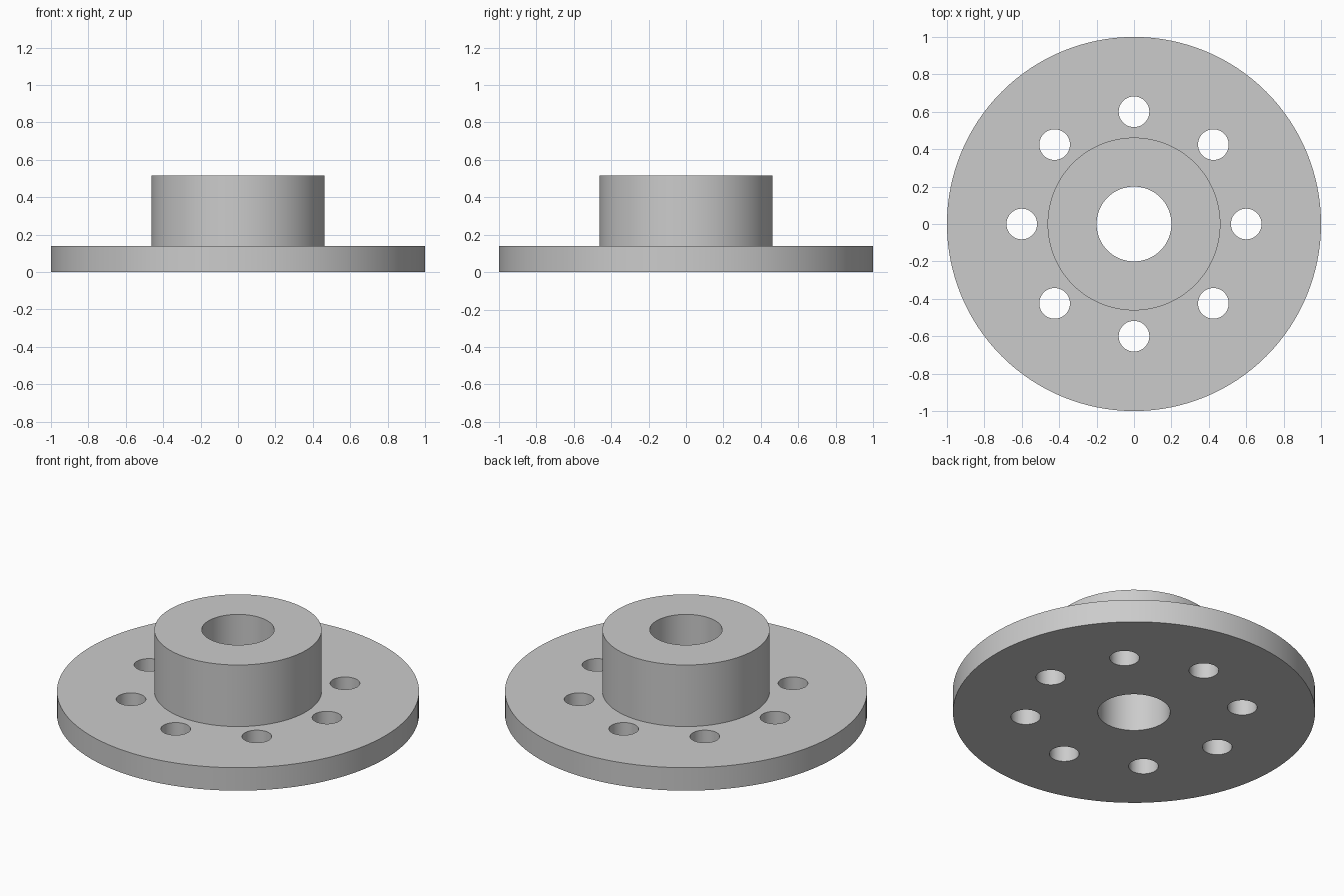
import bpy, bmesh, math
from mathutils import Matrix, Vector

cube = bpy.data.objects.get("Cube")
if cube:
    bpy.data.objects.remove(cube, do_unlink=True)

PLATE_R, PLATE_H = 1.0, 0.14
HUB_R, HUB_TOP = 0.462, 0.515
BORE_R = 0.2
HOLE_R, HOLE_CIRCLE, HOLES = 0.082, 0.6, 8
SEGMENTS = 128

steel = bpy.data.materials.new("plain grey")
steel.use_nodes = True
grey = (0.6, 0.6, 0.6, 1)
steel.diffuse_color = grey
steel.node_tree.nodes["Principled BSDF"].inputs["Base Color"].default_value = grey


def make_object(name, bm):
    bmesh.ops.recalc_face_normals(bm, faces=bm.faces)
    mesh = bpy.data.meshes.new(name)
    bm.to_mesh(mesh)
    bm.free()
    mesh.materials.append(steel)
    obj = bpy.data.objects.new(name, mesh)
    bpy.context.collection.objects.link(obj)
    return obj


# Flange: plate, hub and bore turned from one closed profile
profile = [(BORE_R, 0), (PLATE_R, 0), (PLATE_R, PLATE_H),
           (HUB_R, PLATE_H), (HUB_R, HUB_TOP), (BORE_R, HUB_TOP)]
bm = bmesh.new()
verts = [bm.verts.new((r, 0, z)) for r, z in profile]
edges = [bm.edges.new((v, verts[i - 1])) for i, v in enumerate(verts)]
bmesh.ops.spin(bm, geom=verts + edges, cent=(0, 0, 0), axis=(0, 0, 1),
               angle=math.tau, steps=SEGMENTS, use_merge=True)
bmesh.ops.remove_doubles(bm, verts=bm.verts, dist=0.0001)
flange = make_object("flange", bm)

# Bolt holes: a ring of cylinders cut through the plate
bm = bmesh.new()
for i in range(HOLES):
    place = (Matrix.Rotation(math.tau * i / HOLES, 4, "Z")
             @ Matrix.Translation(Vector((HOLE_CIRCLE, 0, PLATE_H / 2))))
    bmesh.ops.create_cone(bm, cap_ends=True, segments=48, radius1=HOLE_R,
                          radius2=HOLE_R, depth=PLATE_H * 2, matrix=place)
cutter = make_object("bolt_hole_cutter", bm)
cutter.hide_render = True

cut = flange.modifiers.new("bolt holes", "BOOLEAN")
cut.operation = "DIFFERENCE"
cut.solver = "EXACT"
cut.object = cutter

bpy.ops.object.select_all(action="DESELECT")
flange.select_set(True)
bpy.context.view_layer.objects.active = flange
bpy.ops.object.modifier_apply(modifier=cut.name)
bpy.data.objects.remove(cutter, do_unlink=True)

# Smooth walls with crisp rims
bpy.ops.object.shade_smooth_by_angle(angle=math.radians(30))
